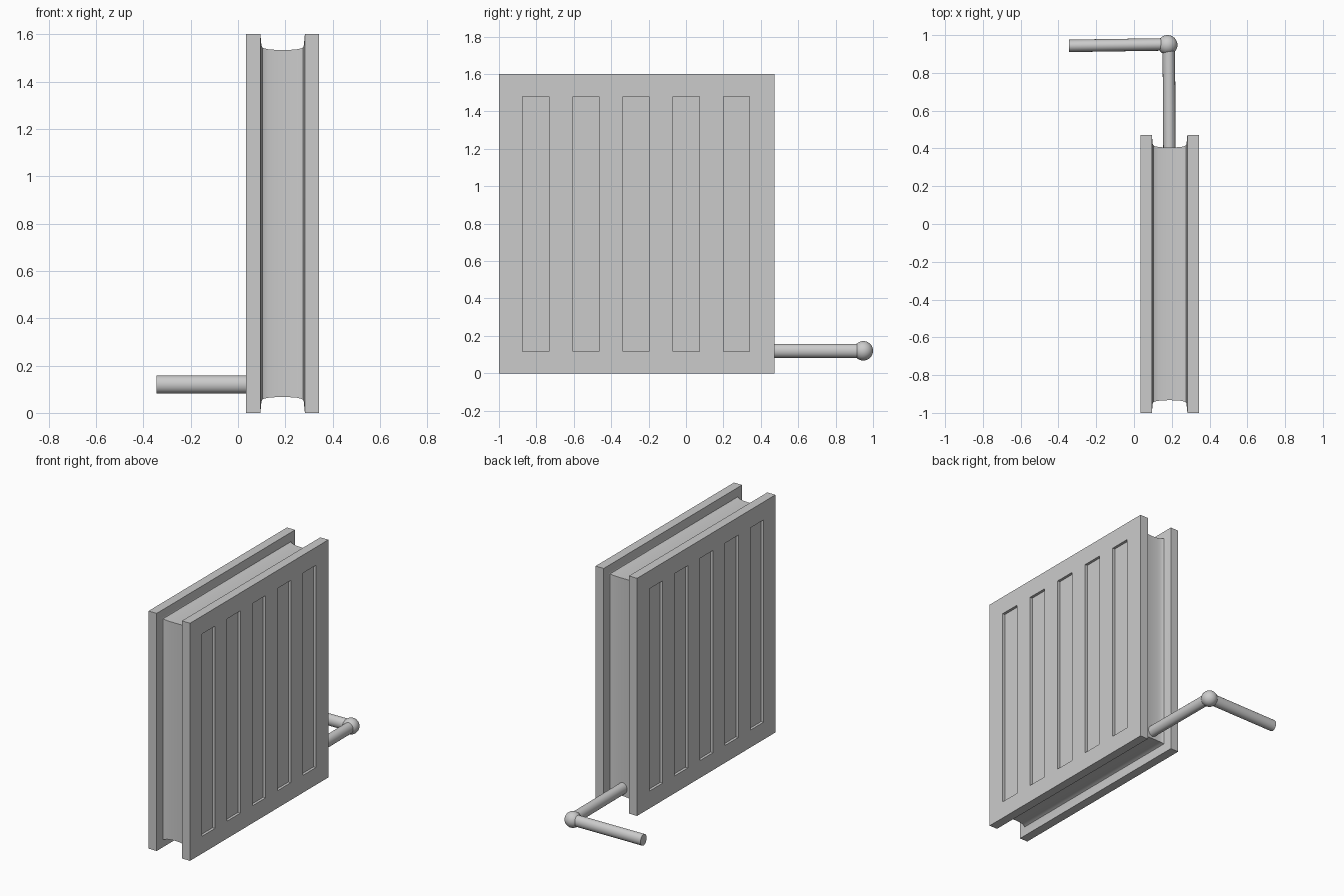
import bpy, bmesh
from mathutils import Vector

if "Cube" in bpy.data.objects:
    bpy.data.objects.remove(bpy.data.objects["Cube"])

CX = 0.1885                      # middle plane of the radiator
Y0, Y1, Z0, Z1 = -1.0, 0.472, 0.0, 1.6


def to_object(bm, name):
    bmesh.ops.recalc_face_normals(bm, faces=bm.faces)
    mesh = bpy.data.meshes.new(name)
    bm.to_mesh(mesh)
    bm.free()
    obj = bpy.data.objects.new(name, mesh)
    bpy.context.collection.objects.link(obj)
    return obj


def smooth(obj):
    bpy.ops.object.select_all(action='DESELECT')
    obj.select_set(True)
    bpy.context.view_layer.objects.active = obj
    bpy.ops.object.shade_smooth_by_angle(angle=0.6)


# Body: rectangular rings swept across x, giving two plates and a waisted core
half = [(0.1545, 0.0), (0.0940, 0.0), (0.0895, 0.048), (0.0860, 0.056),
        (0.0780, 0.060), (0.0600, 0.064), (0.0350, 0.066)]
profile = [(-d, i) for d, i in half] + [(0, 0.0675)] + [(d, i) for d, i in reversed(half)]
bm = bmesh.new()
rings = []
for dx, inset in profile:
    x = CX + dx
    rings.append([bm.verts.new(p) for p in (
        (x, Y0 + inset, Z0 + inset), (x, Y1 - inset, Z0 + inset),
        (x, Y1 - inset, Z1 - inset), (x, Y0 + inset, Z1 - inset))])
for a, b in zip(rings, rings[1:]):
    for k in range(4):
        n = (k + 1) % 4
        bm.faces.new((a[k], a[n], b[n], b[k]))
bm.faces.new(rings[0])
bm.faces.new(rings[-1])
body = to_object(bm, "radiator_body")

# Shallow vertical slots on both plates
bm = bmesh.new()
SLOT_DEPTH = 0.018
for side in (-1, 1):
    for i in range(5):
        box = bmesh.ops.create_cube(bm, size=1)["verts"]
        center = Vector((CX + side * 0.1545, -0.803 + i * 0.2682, 0.798))
        for v in box:
            v.co = center + Vector((v.co.x * SLOT_DEPTH * 2, v.co.y * 0.14, v.co.z * 1.362))
cutter = to_object(bm, "slot_cutter")
cutter.hide_render = True
cut = body.modifiers.new("slots", 'BOOLEAN')
cut.object = cutter
cut.solver = 'EXACT'
bpy.context.view_layer.objects.active = body
bpy.ops.object.modifier_apply(modifier=cut.name)
bpy.data.objects.remove(cutter)
smooth(body)


# Pipes, slightly taller than wide
def pipe(name, start, end):
    start, end = Vector(start), Vector(end)
    axis = (end - start).normalized()
    across = axis.cross(Vector((0, 0, 1))).normalized()
    bm = bmesh.new()
    verts = bmesh.ops.create_cone(bm, cap_ends=True, segments=32, radius1=1,
                                  radius2=1, depth=1)["verts"]
    mid, length = (start + end) / 2, (end - start).length
    for v in verts:
        v.co = (mid + across * v.co.x * 0.033 + Vector((0, 0, v.co.y * 0.0375))
                + axis * v.co.z * length)
    smooth(to_object(bm, name))


pipe("outlet_pipe", (0.188, 0.38, 0.12), (0.184, 0.95, 0.12))
pipe("wall_pipe", (0.178, 0.951, 0.12), (-0.344, 0.943, 0.12))

# Ball elbow
bm = bmesh.new()
bmesh.ops.create_uvsphere(bm, u_segments=32, v_segments=16, radius=0.052)
bmesh.ops.translate(bm, verts=bm.verts, vec=(0.178, 0.948, 0.12))
smooth(to_object(bm, "pipe_elbow"))
